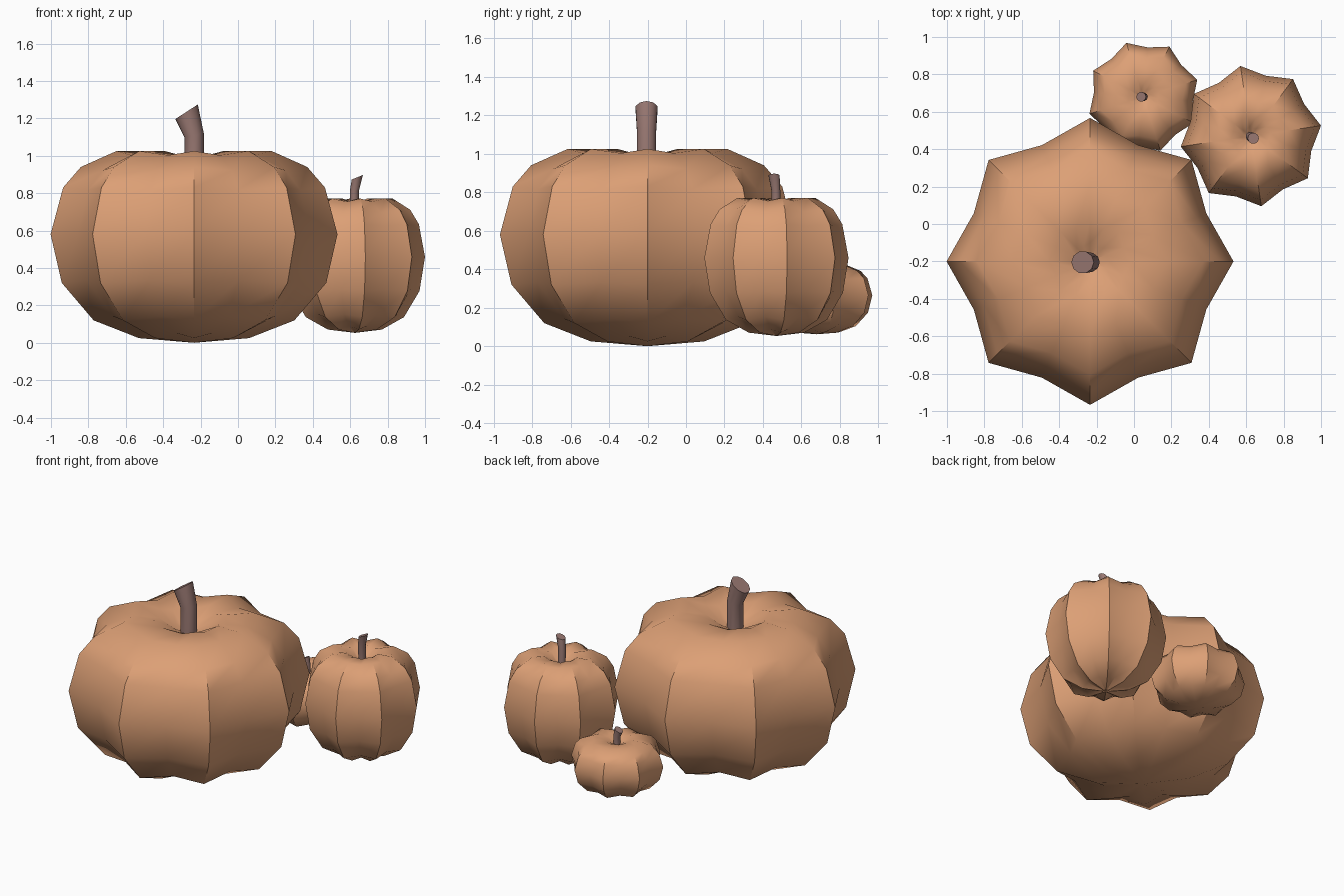
import bpy, bmesh, math

if "Cube" in bpy.data.objects:
    bpy.data.objects.remove(bpy.data.objects["Cube"])


def material(name, rgb):
    m = bpy.data.materials.new(name)
    m.diffuse_color = (*rgb, 1)
    m.use_nodes = True
    m.node_tree.nodes["Principled BSDF"].inputs["Base Color"].default_value = m.diffuse_color
    return m


ORANGE = material("pumpkin orange", (0.72, 0.35, 0.18))
BROWN = material("stem brown", (0.32, 0.19, 0.17))

# Ridge profile (radius, height) of the biggest pumpkin, bottom to top
PROFILE = [(0.295, 0.025), (0.537, 0.12), (0.707, 0.32), (0.767, 0.58),
           (0.70, 0.83), (0.605, 0.94), (0.415, 1.025), (0.22, 1.025), (0.10, 0.96)]
BOTTOM, TOP, MIDDLE = 0.0, 0.91, 0.58
LOBES = 8


def finish(bm, name, mat, angle):
    bmesh.ops.recalc_face_normals(bm, faces=bm.faces)
    mesh = bpy.data.meshes.new(name)
    bm.to_mesh(mesh)
    bm.free()
    mesh.materials.append(mat)
    ob = bpy.data.objects.new(name, mesh)
    bpy.context.collection.objects.link(ob)
    bpy.ops.object.select_all(action='DESELECT')
    ob.select_set(True)
    bpy.context.view_layer.objects.active = ob
    bpy.ops.object.shade_smooth_by_angle(angle=math.radians(angle))
    return ob


def bridge(bm, rings):
    for a, b in zip(rings, rings[1:]):
        n = len(a)
        for i in range(n):
            j = (i + 1) % n
            bm.faces.new((a[i], a[j], b[j], b[i]))


def pumpkin(name, x, y, z, width, height, turn):
    """Lobed body: every second column is pulled in to make a groove."""
    bm = bmesh.new()
    n = LOBES * 2
    rings = []
    for r, h in PROFILE:
        ring = []
        for i in range(n):
            a = math.radians(turn) + math.tau * i / n
            rr, hh = r, h
            if i % 2:
                rr, hh = r * 0.877, MIDDLE + (h - MIDDLE) * 0.95
            ring.append(bm.verts.new((x + rr * width * math.cos(a),
                                      y + rr * width * math.sin(a), z + hh * height)))
        rings.append(ring)
    bridge(bm, rings)
    for h, ring in ((BOTTOM, rings[0]), (TOP, rings[-1])):
        pole = bm.verts.new((x, y, z + h * height))
        for i in range(n):
            bm.faces.new((pole, ring[i], ring[(i + 1) % n]))
    finish(bm, name, ORANGE, 40)


def stem(name, sections, sides=10):
    """Bent stem; each section is centre x, y, z, radius, tilt along x."""
    bm = bmesh.new()
    rings = []
    for x, y, z, r, tilt in sections:
        ring = []
        for i in range(sides):
            a = math.tau * i / sides
            dx = r * math.cos(a)
            ring.append(bm.verts.new((x + dx, y + r * math.sin(a), z + tilt * dx)))
        rings.append(ring)
    bridge(bm, rings)
    bm.faces.new(rings[0])
    bm.faces.new(rings[-1])
    finish(bm, name, BROWN, 40)


# Bodies
pumpkin("large_pumpkin", -0.235, -0.2, 0.0, 1.0, 1.0, 0)
pumpkin("medium_pumpkin", 0.625, 0.47, 0.053, 0.494, 0.70, 8.5)
pumpkin("small_pumpkin", 0.05, 0.68, 0.062, 0.394, 0.35, 17.5)

# Stems
stem("large_stem", [(-0.235, -0.205, 0.88, 0.052, 0),
                    (-0.235, -0.205, 1.11, 0.052, -0.2 + 0.4),
                    (-0.275, -0.205, 1.235, 0.06, 0.65)])
stem("medium_stem", [(0.622, 0.47, 0.66, 0.024, 0),
                     (0.622, 0.467, 0.81, 0.024, 0),
                     (0.638, 0.458, 0.885, 0.03, 0.4)])
stem("small_stem", [(0.052, 0.68, 0.36, 0.022, 0),
                    (0.052, 0.68, 0.44, 0.022, 0.2),
                    (0.038, 0.68, 0.485, 0.026, 0.6)])
